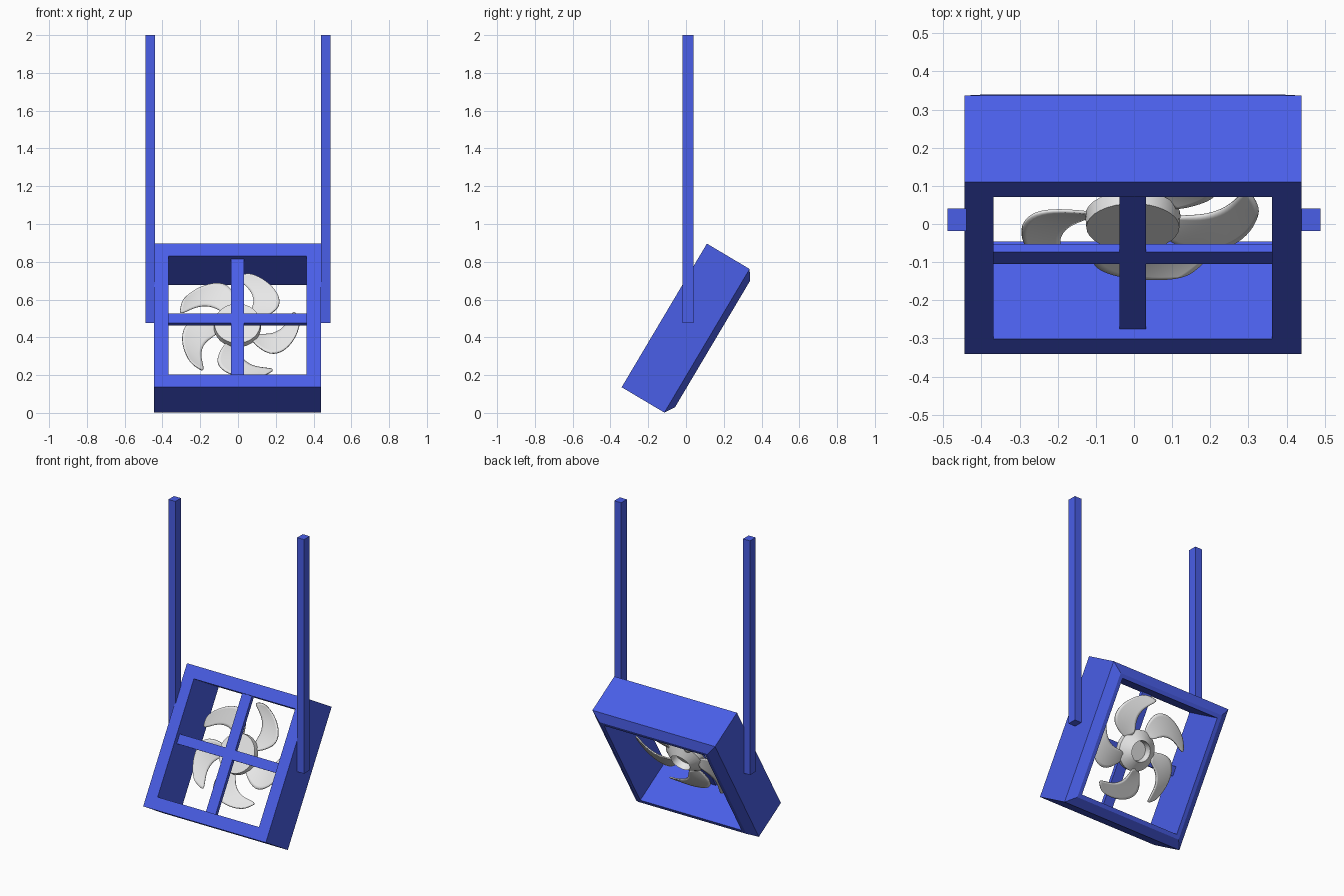
import bpy, bmesh
from math import radians, sin, cos, pi
from mathutils import Matrix, Vector

if "Cube" in bpy.data.objects:
    bpy.data.objects.remove(bpy.data.objects["Cube"], do_unlink=True)


def material(name, rgb):
    mat = bpy.data.materials.new(name)
    mat.use_nodes = True
    mat.diffuse_color = (*rgb, 1)
    mat.node_tree.nodes["Principled BSDF"].inputs["Base Color"].default_value = (*rgb, 1)
    return mat


blue = material("blue paint", (0.069, 0.115, 0.82))
grey = material("light grey", (0.8, 0.8, 0.8))

# Tilted housing space: x across, y into the depth, z up the front face
tilt = Matrix.Translation((-0.003, -0.115, 0.516)) @ Matrix.Rotation(radians(-30.7), 4, "X")
fan_space = tilt @ Matrix.Translation((0, 0, 0.018))


def finish(name, bm, mat, matrix=Matrix()):
    bmesh.ops.recalc_face_normals(bm, faces=bm.faces)
    mesh = bpy.data.meshes.new(name)
    bm.to_mesh(mesh)
    bm.free()
    mesh.materials.append(mat)
    obj = bpy.data.objects.new(name, mesh)
    bpy.context.collection.objects.link(obj)
    obj.matrix_world = matrix
    return obj


def box(name, low, high, mat, matrix=Matrix()):
    low, high = Vector(low), Vector(high)
    bm = bmesh.new()
    bmesh.ops.create_cube(bm, size=1)
    for v in bm.verts:
        v.co = (low + high) / 2 + v.co * (high - low)
    return finish(name, bm, mat, matrix)


def lathe(name, profile, sides, mat, matrix, start=0.0, closed=False):
    """Turn (radius, depth) points around the depth axis."""
    bm = bmesh.new()
    rings = []
    for r, d in profile:
        angles = [start + 2 * pi * i / sides for i in range(sides)]
        rings.append([bm.verts.new((r * cos(a), d, r * sin(a))) for a in angles])
    pairs = list(zip(rings, rings[1:]))
    if closed:
        pairs.append((rings[-1], rings[0]))
    else:
        bm.faces.new(rings[0])
        bm.faces.new(rings[-1])
    for a, b in pairs:
        for i in range(sides):
            j = (i + 1) % sides
            bm.faces.new((a[i], a[j], b[j], b[i]))
    return finish(name, bm, mat, matrix)


# Square housing: open tunnel with a tapered back rim
section = [(0.442, 0), (0.442, 0.263), (0.39, 0.297), (0.365, 0.297), (0.365, 0)]
lathe("housing", [(half * 2 ** 0.5, d) for half, d in section], 4, blue, tilt,
      start=pi / 4, closed=True)

# Cross bars just behind the front opening
box("horizontal_bar", (-0.37, 0.03, -0.03), (0.37, 0.055, 0.03), blue, tilt)
box("vertical_bar", (-0.035, 0.03, -0.37), (0.035, 0.055, 0.37), blue, tilt)

# Hanging posts
for side, name in ((-1, "right_post"), (1, "left_post")):
    inner, outer = side * 0.439, side * 0.489
    box(name, (min(inner, outer), -0.018, 0.475), (max(inner, outer), 0.04, 2), blue)

# Hub: flat front, short rim, cone with a blind bore at the back
hub = lathe("fan_hub", [(0.122, 0.113), (0.125, 0.15), (0.065, 0.195), (0.06, 0.15)],
            32, grey, fan_space)

# Swept blades: (angle, radius) along the convex and the concave edge
convex = [(165, 0.11), (167, 0.2), (173, 0.262), (187, 0.298), (205, 0.32), (222, 0.337)]
concave = [(198, 0.11), (204, 0.175), (211, 0.215), (219, 0.25), (228, 0.28), (237, 0.32)]


def polar(angle, radius, depth):
    a = radians(angle)
    return Vector((radius * cos(a), depth, radius * sin(a)))


def blade(index):
    bm = bmesh.new()
    rows = []
    for p, q in zip(convex, concave):
        a, b = polar(*p, 0.14), polar(*q, 0.168)
        rows.append([bm.verts.new(a.lerp(b, t)) for t in (0, 0.5, 1)])
    for low, high in zip(rows, rows[1:]):
        for i in range(2):
            bm.faces.new((low[i], low[i + 1], high[i + 1], high[i]))
    turn = Matrix.Rotation(radians(72 * index), 4, "Y")
    obj = finish(f"fan_blade_{index + 1}", bm, grey, fan_space @ turn)
    smooth = obj.modifiers.new("smooth", "SUBSURF")
    smooth.levels = smooth.render_levels = 2
    shell = obj.modifiers.new("thickness", "SOLIDIFY")
    shell.thickness = 0.008
    shell.offset = 0
    return obj


blades = [blade(i) for i in range(5)]

# Smooth shading on the fan
bpy.context.view_layer.update()
bpy.ops.object.select_all(action="DESELECT")
for obj in blades + [hub]:
    obj.select_set(True)
bpy.context.view_layer.objects.active = hub
bpy.ops.object.shade_smooth_by_angle(angle=radians(30))
for obj in blades:
    for poly in obj.data.polygons:
        poly.use_smooth = True
